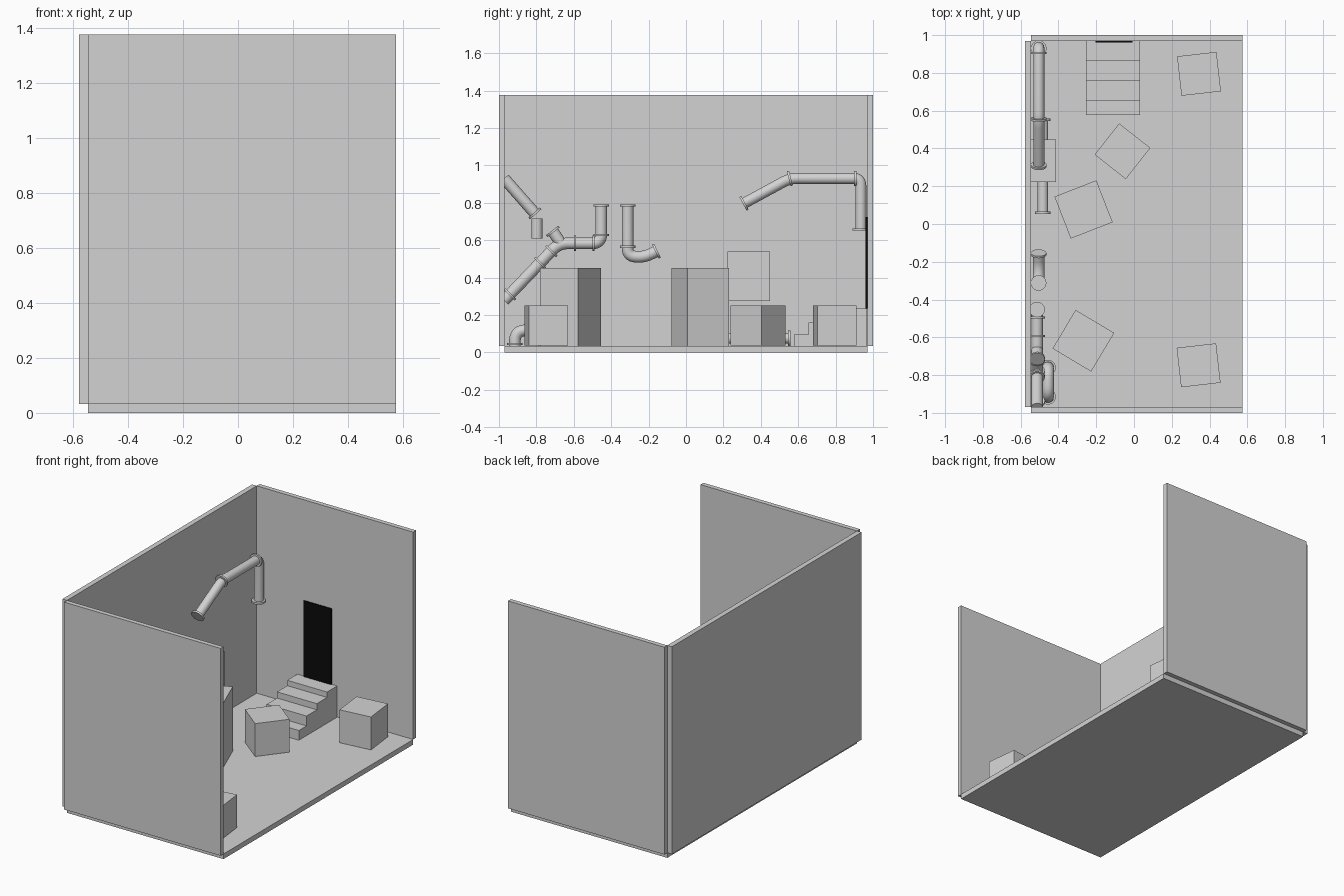
import bpy, bmesh, math
from mathutils import Vector

if "Cube" in bpy.data.objects:
    bpy.data.objects.remove(bpy.data.objects["Cube"])


def material(name, v):
    m = bpy.data.materials.new(name)
    m.diffuse_color = (v, v, v, 1)
    m.use_nodes = True
    m.node_tree.nodes["Principled BSDF"].inputs["Base Color"].default_value = m.diffuse_color
    return m


GREY = material("plain grey", 0.65)
BLACK = material("door black", 0.003)


def finish(name, bm, mat):
    bmesh.ops.recalc_face_normals(bm, faces=bm.faces)
    me = bpy.data.meshes.new(name)
    bm.to_mesh(me)
    bm.free()
    me.materials.append(mat)
    ob = bpy.data.objects.new(name, me)
    bpy.context.collection.objects.link(ob)
    return ob


def box(name, lo, hi, mat=GREY, turn=0):
    """Box between two corners, turned about its own upright axis."""
    lo, hi = Vector(lo), Vector(hi)
    bm = bmesh.new()
    bmesh.ops.create_cube(bm, size=1)
    bmesh.ops.scale(bm, vec=hi - lo, verts=bm.verts)
    ob = finish(name, bm, mat)
    ob.location = (lo + hi) / 2
    ob.rotation_euler.z = math.radians(turn)
    return ob


def smooth(ob):
    bpy.ops.object.select_all(action='DESELECT')
    ob.select_set(True)
    bpy.context.view_layer.objects.active = ob
    bpy.ops.object.shade_smooth_by_angle(angle=math.radians(40))


def tube(name, a, b, r):
    """Closed cylinder from a to b."""
    a, b = Vector(a), Vector(b)
    bm = bmesh.new()
    bmesh.ops.create_cone(bm, cap_ends=True, segments=28, radius1=r, radius2=r, depth=(b - a).length)
    ob = finish(name, bm, GREY)
    ob.location = (a + b) / 2
    ob.rotation_euler = (b - a).to_track_quat('Z', 'Y').to_euler()
    smooth(ob)


def flange(x, y, z, dy, dz, r=0.041):
    d = Vector((0, dy, dz)).normalized() * 0.006
    c = Vector((x, y, z))
    tube("pipe_flange", c - d, c + d, r)


def pipe(name, x, path, r=0.031, bend=0.06, rings=()):
    """Pipe through (y, z) points with rounded corners; rings are (y, z, dy, dz)."""
    p = [Vector((x, y, z)) for y, z in path]
    pts = [p[0]]
    for a, b, c in zip(p, p[1:], p[2:]):
        s = b + (a - b).normalized() * bend
        e = b + (c - b).normalized() * bend
        for i in range(9):
            t = i / 8
            pts.append(s * (1 - t) ** 2 + b * 2 * t * (1 - t) + e * t * t)
    pts.append(p[-1])
    # rings of vertices joined along the path
    bm = bmesh.new()
    n, loops = 24, []
    for i, q in enumerate(pts):
        d = (pts[min(i + 1, len(pts) - 1)] - pts[max(i - 1, 0)]).normalized()
        side = Vector((1, 0, 0))
        up = d.cross(side)
        loops.append([bm.verts.new(q + (side * math.cos(k * math.tau / n) + up * math.sin(k * math.tau / n)) * r)
                      for k in range(n)])
    for l0, l1 in zip(loops, loops[1:]):
        for k in range(n):
            bm.faces.new((l0[k], l0[(k + 1) % n], l1[(k + 1) % n], l1[k]))
    bm.faces.new(loops[0])
    bm.faces.new(loops[-1])
    smooth(finish(name, bm, GREY))
    for g in rings:
        flange(x, *g)


# Room shell
box("floor", (-0.545, -0.97, 0), (0.575, 0.97, 0.033))
box("left_wall", (-0.578, -0.97, 0.033), (-0.545, 0.97, 1.375))
box("front_wall", (-0.545, -1, 0.033), (0.575, -0.97, 1.375))
box("back_wall", (-0.545, 0.97, 0.033), (0.575, 1, 1.375))
box("door", (-0.205, 0.961, 0.235), (-0.007, 0.97, 0.725), BLACK)

# Stairs: one stepped profile, extruded across
edges = [0.577, 0.655, 0.76, 0.865, 0.968]
heights = [0.096, 0.16, 0.2, 0.235]
prof = [(edges[0], 0.033)]
for i, h in enumerate(heights):
    prof += [(edges[i], h), (edges[i + 1], h)]
prof.append((edges[-1], 0.033))
bm = bmesh.new()
f = bm.faces.new([bm.verts.new((-0.253, y, z)) for y, z in prof])
ext = bmesh.ops.extrude_face_region(bm, geom=[f])
bmesh.ops.translate(bm, vec=(0.285, 0, 0), verts=[v for v in ext["geom"] if isinstance(v, bmesh.types.BMVert)])
finish("stairs", bm, GREY)

# Crates: centre, half width, bottom, top, turn
for x, y, s, z0, z1, turn in [
        (0.344, 0.795, 0.105, 0.037, 0.25, 6.5), (-0.061, 0.385, 0.105, 0.037, 0.25, -38.2),
        (0.342, -0.748, 0.105, 0.037, 0.25, 6.5), (-0.267, 0.077, 0.119, 0.033, 0.45, 21.3),
        (-0.268, -0.618, 0.119, 0.033, 0.45, -30.9)]:
    box("crate", (x - s, y - s, z0), (x + s, y + s, z1), GREY, turn)
box("wall_box", (-0.555, 0.222, 0.275), (-0.412, 0.448, 0.54))

# Back corner pipe: up, along the wall, then sloping down
pipe("back_pipe", -0.504, [(0.935, 0.657), (0.935, 0.93), (0.555, 0.93), (0.31, 0.797)], r=0.029, bend=0.04,
     rings=[(0.93, 0.657, 0, 1), (0.905, 0.93, 1, 0), (0.555, 0.93, 1, 0.25), (0.31, 0.797, 0.245, 0.133)])

# Middle hook pipe
pipe("hook_pipe", -0.505, [(-0.312, 0.79), (-0.312, 0.515), (-0.225, 0.508), (-0.158, 0.541)],
     bend=0.042,
     rings=[(-0.312, 0.785, 0, 1), (-0.312, 0.565, 0, 1), (-0.158, 0.541, 0.067, 0.033)])

# Front pipe with branch: diagonal, level, then up
pipe("branch_pipe", -0.513, [(-0.972, 0.278), (-0.68, 0.583), (-0.453, 0.583), (-0.453, 0.79)], bend=0.05,
     rings=[(-0.94, 0.31, 1, 1), (-0.78, 0.478, 1, 1), (-0.72, 0.541, 1, 1), (-0.593, 0.583, 1, 0),
            (-0.495, 0.583, 1, 0), (-0.453, 0.628, 0, 1), (-0.453, 0.785, 0, 1)])
tube("branch_stub", (-0.513, -0.67, 0.585), (-0.513, -0.714, 0.65), 0.031)
flange(-0.513, -0.712, 0.647, -0.7, 0.9)

# Broken upper pipe and its loose end
pipe("upper_pipe", -0.513, [(-0.972, 0.93), (-0.805, 0.74)], rings=[(-0.808, 0.743, 1, -1.14)])
tube("loose_pipe_end", (-0.513, -0.797, 0.61), (-0.513, -0.797, 0.715), 0.03)

# Floor pipes: arch in the front corner, straight run at the wall
pipe("arch_pipe", -0.455, [(-0.915, 0.035), (-0.915, 0.118), (-0.76, 0.118), (-0.76, 0.035)], bend=0.06,
     rings=[(-0.915, 0.045, 0, 1), (-0.76, 0.045, 0, 1)])
pipe("floor_pipe", -0.482, [(0.055, 0.075), (0.555, 0.075)], r=0.028,
     rings=[(0.06, 0.075, 1, 0), (0.552, 0.075, 1, 0)])
